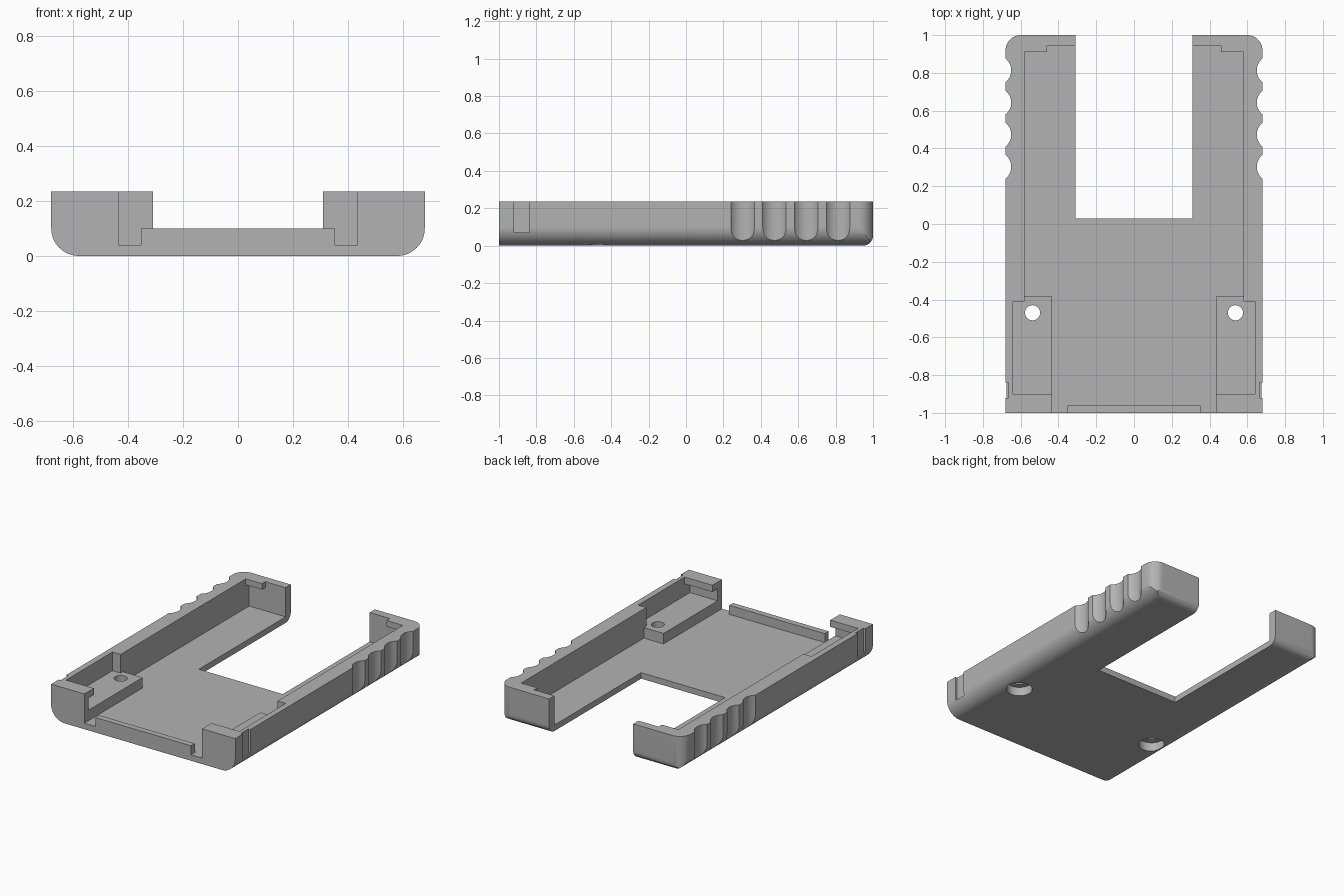
import bpy, bmesh, math
from mathutils import Vector

cube = bpy.data.objects.get("Cube")
if cube:
    bpy.data.objects.remove(cube, do_unlink=True)

grey = bpy.data.materials.new("grey plastic")
grey.use_nodes = True
colour = (0.45, 0.45, 0.45, 1)
grey.diffuse_color = colour
grey.node_tree.nodes["Principled BSDF"].inputs["Base Color"].default_value = colour

HALF_W, HALF_L, TOP, FLOOR = 0.68, 1.0, 0.235, 0.04
BOSS_TOP, HIGH = 0.11, 0.5


def make(name, bm):
    bmesh.ops.recalc_face_normals(bm, faces=bm.faces)
    mesh = bpy.data.meshes.new(name)
    bm.to_mesh(mesh)
    bm.free()
    mesh.materials.append(grey)
    ob = bpy.data.objects.new(name, mesh)
    bpy.context.collection.objects.link(ob)
    return ob


def box(name, x, y, z):
    bm = bmesh.new()
    bmesh.ops.create_cube(bm, size=1)
    for v in bm.verts:
        v.co = Vector([(r[0] + r[1]) / 2 + c * (r[1] - r[0]) for c, r in zip(v.co, (x, y, z))])
    return make(name, bm)


def cylinder(name, x, y, z, radius):
    bm = bmesh.new()
    bmesh.ops.create_cone(bm, cap_ends=True, segments=48, radius1=radius, radius2=radius, depth=z[1] - z[0])
    bmesh.ops.translate(bm, verts=bm.verts, vec=(x, y, (z[0] + z[1]) / 2))
    return make(name, bm)


def rounded_prism(name, u, v, corners, place, depth):
    """Rectangle u by v, with radii by corner (anticlockwise), extruded along a third axis."""
    pts = []
    spots = ((u[0], v[0]), (u[1], v[0]), (u[1], v[1]), (u[0], v[1]))
    for i, ((a, b), r) in enumerate(zip(spots, corners)):
        if not r:
            pts.append((a, b))
            continue
        ca = a + r if a == u[0] else a - r
        cb = b + r if b == v[0] else b - r
        for k in range(17):
            t = math.pi + (i + k / 16) * math.pi / 2
            pts.append((ca + r * math.cos(t), cb + r * math.sin(t)))
    bm = bmesh.new()
    ends = [[bm.verts.new(place(a, b, d)) for a, b in pts] for d in depth]
    for ring in ends:
        bm.faces.new(ring)
    n = len(pts)
    for i in range(n):
        j = (i + 1) % n
        bm.faces.new((ends[0][i], ends[0][j], ends[1][j], ends[1][i]))
    return make(name, bm)


def combine(ob, tool, operation="DIFFERENCE"):
    mod = ob.modifiers.new("cut", "BOOLEAN")
    mod.operation, mod.solver, mod.object = operation, "EXACT", tool
    bpy.context.view_layer.objects.active = ob
    bpy.ops.object.modifier_apply(modifier=mod.name)
    bpy.data.objects.remove(tool, do_unlink=True)


def cut_box(ob, x, y, z):
    combine(ob, box("cutter", x, y, z))


# Outer body: crossing of three rounded outlines
shell = rounded_prism("shell", (-HALF_W, HALF_W), (0, TOP), (0.1, 0.1, 0, 0),
                      lambda a, b, d: (a, d, b), (-HALF_L, HALF_L))
plan = rounded_prism("plan", (-HALF_W - 0.1, HALF_W + 0.1), (-1.1, HALF_L), (0, 0, 0, 0),
                     lambda a, b, d: (a, b, d), (-0.1, HIGH))
bpy.data.objects.remove(plan, do_unlink=True)
plan = rounded_prism("plan", (-HALF_W, HALF_W), (-1.2, HALF_L), (0, 0, 0.08, 0.08),
                     lambda a, b, d: (a, b, d), (-0.1, HIGH))
combine(shell, plan, "INTERSECT")
side = rounded_prism("side", (-1.2, HALF_L), (0, HIGH), (0, 0.055, 0, 0),
                     lambda a, b, d: (d, a, b), (-1, 1))
combine(shell, side, "INTERSECT")

# Main cavity, front opening and recess under the rear tabs
cut_box(shell, (-0.58, 0.58), (-0.9, 0.91), (FLOOR, HIGH))
cut_box(shell, (-0.435, 0.435), (-1.1, -0.8), (FLOOR, HIGH))
cut_box(shell, (-0.46, 0.46), (0.8, 0.945), (FLOOR, HIGH))
cut_box(shell, (-0.58, 0.58), (0.8, 0.945), (FLOOR, 0.195))
# Rear slot between the arms
cut_box(shell, (-0.31, 0.31), (0.03, 1.1), (-0.1, HIGH))

for s, label in ((1, "left"), (-1, "right")):
    def span(a, b):
        return tuple(sorted((s * a, s * b)))

    # Pocket over the boss and recess under the front tab
    cut_box(shell, span(0.4, 0.64), (-0.9, -0.41), (BOSS_TOP, HIGH))
    cut_box(shell, span(0.4, 0.64), (-0.955, -0.8), (BOSS_TOP, 0.19))
    # Shallow notch on the outer side
    cut_box(shell, span(0.665, 0.8), (-0.92, -0.84), (0.07, HIGH))
    # Finger grips
    for i in range(4):
        combine(shell, cylinder("grip", s * 0.731, 0.303 + i * 0.17, (-0.1, HIGH), 0.081))
    # Screw boss with counterbored hole
    boss = box(label + "_screw_boss", span(0.435, 0.61), (-0.93, -0.385), (FLOOR, BOSS_TOP))
    for part in (shell, boss):
        combine(part, cylinder("hole", s * 0.537, -0.47, (-0.1, HIGH), 0.04))
        combine(part, cylinder("counterbore", s * 0.537, -0.47, (-0.1, 0.06), 0.08))

# Low lip across the front opening
box("front_lip", (-0.353, 0.353), (-HALF_L, -0.96), (FLOOR, 0.1))

# Smooth curves, crisp edges
for ob in bpy.context.scene.objects:
    if ob.type == "MESH":
        bpy.ops.object.select_all(action="DESELECT")
        ob.select_set(True)
        bpy.context.view_layer.objects.active = ob
        bpy.ops.object.shade_smooth_by_angle(angle=math.radians(30))
